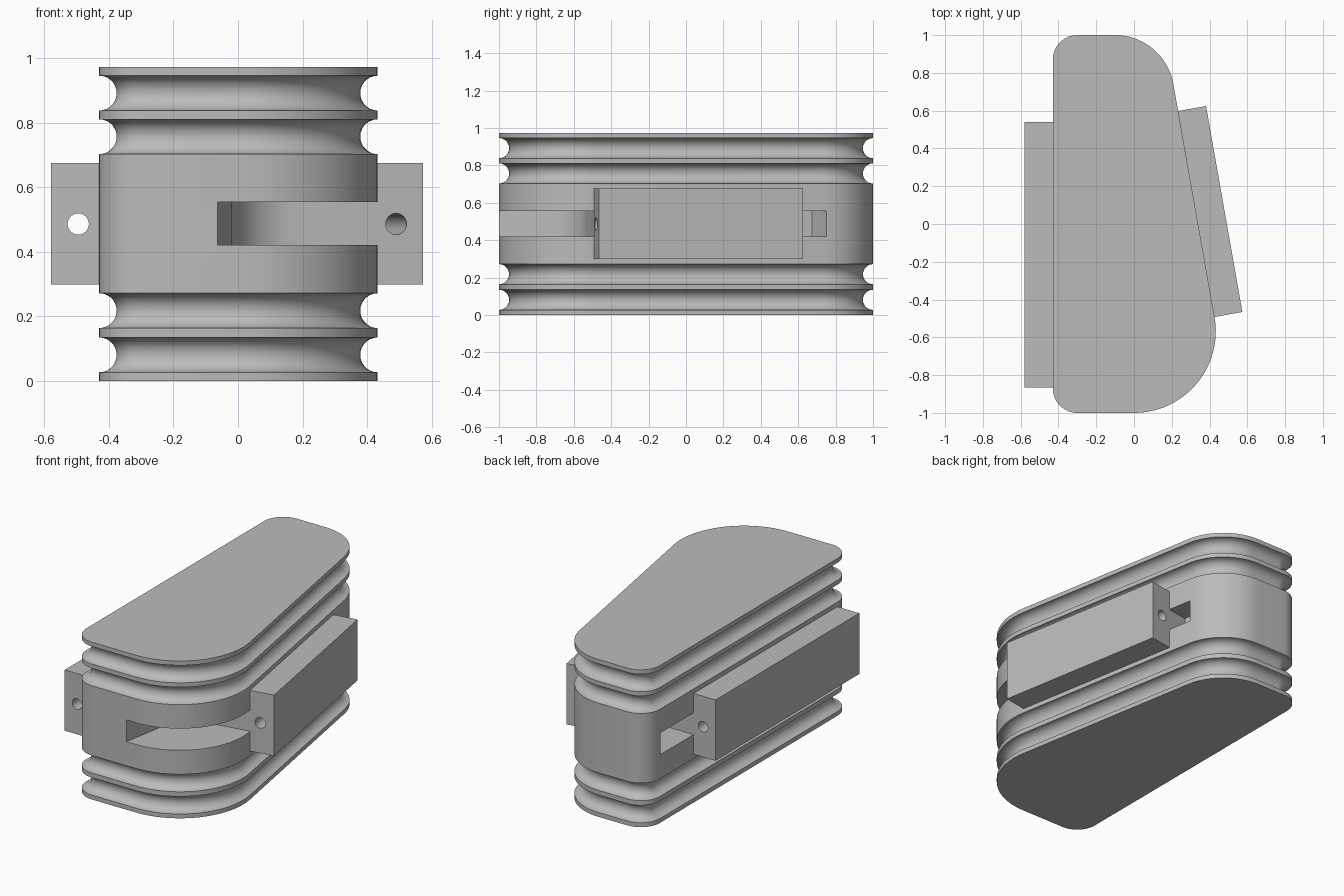
import bpy, bmesh
from math import sin, cos, pi, radians
from mathutils import Vector

cube = bpy.data.objects.get("Cube")
if cube:
    bpy.data.objects.remove(cube, do_unlink=True)

grey = bpy.data.materials.new("light grey")
grey.use_nodes = True
grey.diffuse_color = (0.5, 0.5, 0.5, 1)
grey.node_tree.nodes["Principled BSDF"].inputs["Base Color"].default_value = (0.5, 0.5, 0.5, 1)

TAPER = radians(10)      # lean of the slanted side
HEIGHT = 0.973
MID = HEIGHT / 2


def arc(cx, cy, r, start, end, steps):
    """Points on an arc, angles in degrees."""
    angles = [radians(start + (end - start) * i / steps) for i in range(steps + 1)]
    return [(cx + r * cos(a), cy + r * sin(a)) for a in angles]


def loft(name, rings):
    """Closed solid through matching rings of 3D points."""
    bm = bmesh.new()
    loops = [[bm.verts.new(p) for p in ring] for ring in rings]
    for low, high in zip(loops, loops[1:]):
        for i in range(len(low)):
            j = (i + 1) % len(low)
            bm.faces.new((low[i], low[j], high[j], high[i]))
    bm.faces.new(loops[0][::-1])
    bm.faces.new(loops[-1])
    bmesh.ops.recalc_face_normals(bm, faces=bm.faces)
    mesh = bpy.data.meshes.new(name)
    bm.to_mesh(mesh)
    bm.free()
    mesh.materials.append(grey)
    obj = bpy.data.objects.new(name, mesh)
    bpy.context.collection.objects.link(obj)
    return obj


def prism(name, outline, z0, z1):
    return loft(name, [[(x, y, z) for x, y in outline] for z in (z0, z1)])


def activate(obj):
    bpy.ops.object.select_all(action='DESELECT')
    obj.select_set(True)
    bpy.context.view_layer.objects.active = obj


def cut(obj, cutter):
    cutter.hide_render = True
    mod = obj.modifiers.new("cut", 'BOOLEAN')
    mod.operation = 'DIFFERENCE'
    mod.solver = 'EXACT'
    mod.object = cutter
    activate(obj)
    bpy.ops.object.modifier_apply(modifier=mod.name)
    bpy.data.objects.remove(cutter, do_unlink=True)


def smooth(obj):
    activate(obj)
    bpy.ops.object.shade_smooth_by_angle(angle=radians(30))


def outline(inset):
    """Tapered rounded plan, shrunk by inset."""
    return (arc(0, -0.567, 0.433 - inset, -90, 10, 24)
            + arc(-0.1, 0.687, 0.313 - inset, 10, 90, 20)
            + arc(-0.3, 0.87, 0.13 - inset, 90, 180, 12)
            + arc(-0.3, -0.87, 0.13 - inset, 180, 270, 12))


# Body with four half-round grooves
profile = [(0, 0)]
for centre in (0.081, 0.218, 0.757, 0.892):
    r = 0.054
    profile += [(r * sin(pi * i / 14), centre - r * cos(pi * i / 14)) for i in range(15)]
profile.append((0, HEIGHT))
body = loft("grooved_body", [[(x, y, z) for x, y in outline(d)] for d, z in profile])


def side_frame(origin, angle, flip=1):
    """Maps (out, along) on a flat side to plan x, y."""
    out = Vector((cos(angle), sin(angle))) * flip
    along = Vector((-sin(angle), cos(angle)))
    return lambda u, v: tuple(Vector(origin) + out * u + along * v)


left_side = side_frame((0.426, -0.492), TAPER)
right_side = side_frame((-0.43, -0.865), 0, -1)

# Curved wire slot from the front to the slanted side
slot_z = (0.421, 0.555)
front_slot = [(-0.072, -1.05), (-0.02, -0.76)]
front_slot += arc(0.21, -0.76, 0.23, 180, 100, 16)[1:]
front_slot += [left_side(0.2, 0), (0.65, -1.05)]
cut(body, prism("front_slot_cutter", front_slot, *slot_z))

# Slots behind each side block
for name, frame, length, depth, mouth in (
        ("left", left_side, 1.107, 0.14, 0.155),
        ("right", right_side, 1.405, 0.2, 0.325)):
    slot = [frame(0.1, length), frame(-depth, length),
            frame(-depth, length + mouth * 0.65),
            frame(-depth * 0.7, length + mouth * 0.78),
            frame(0, length + mouth), frame(0.1, length + mouth)]
    cut(body, prism(name + "_slot_cutter", slot, *slot_z))
smooth(body)

# Side blocks, each bored from end to end
for name, frame, length in (("left", left_side, 1.107), ("right", right_side, 1.405)):
    corners = [frame(0, 0), frame(0.15, 0), frame(0.15, length), frame(0, length)]
    block = prism(name + "_side_block", corners, 0.299, 0.675)
    bore = []
    for v in (-0.1, length + 0.1):
        bore.append([(*frame(0.065 + u, v), MID + w) for u, w in arc(0, 0, 0.033, 0, 345, 23)])
    cut(block, loft(name + "_bore_cutter", bore))
    smooth(block)
